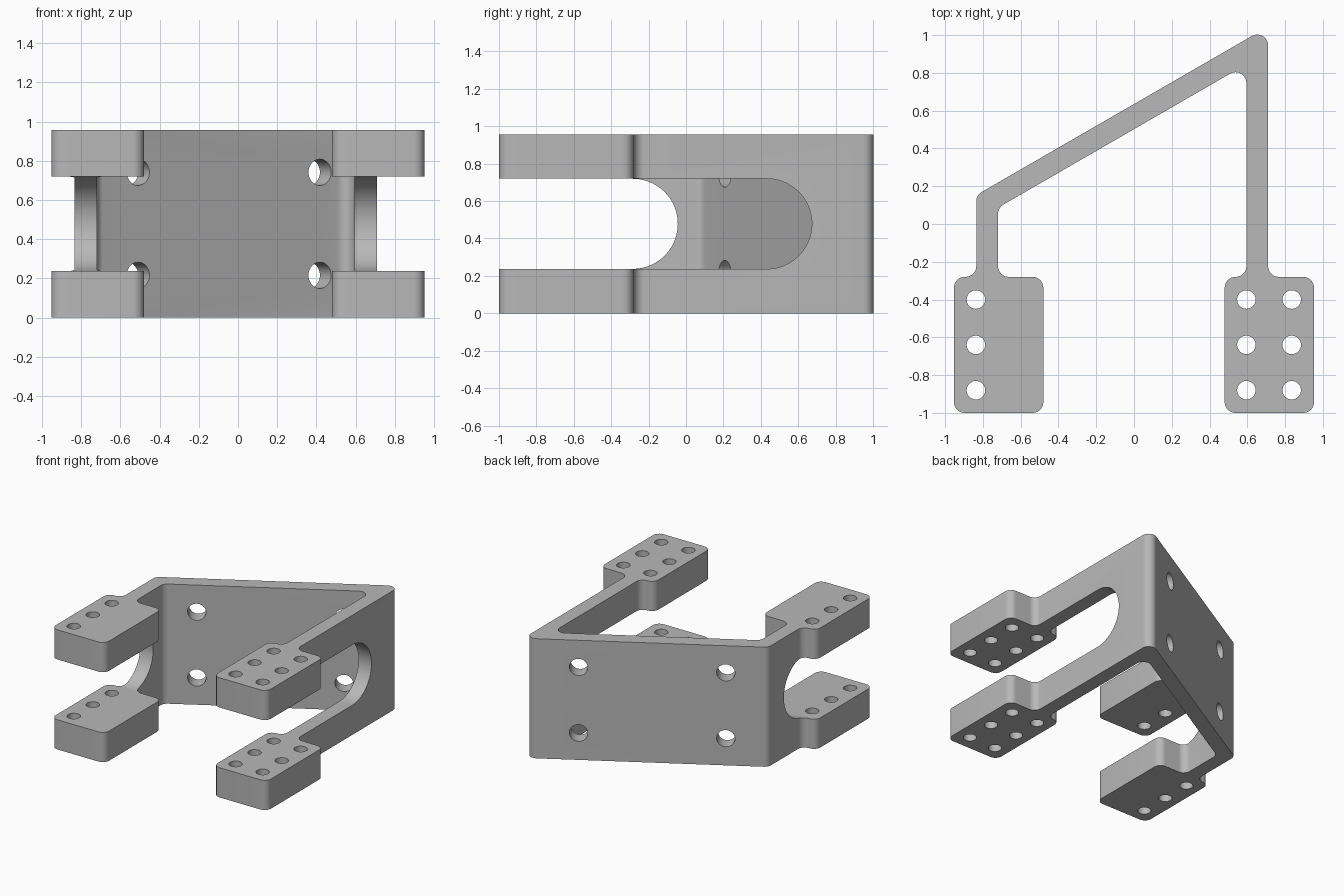
import bpy, bmesh
from math import radians, tan, pi, cos, sin
from mathutils import Vector, Matrix

cube = bpy.data.objects.get("Cube")
if cube:
    bpy.data.objects.remove(cube, do_unlink=True)

HEIGHT = 0.957
MID = HEIGHT / 2
SLOPE = tan(radians(30))
FILLET = 0.057

metal = bpy.data.materials.new("grey metal")
metal.use_nodes = True
metal.diffuse_color = (0.48, 0.48, 0.48, 1)
metal.node_tree.nodes["Principled BSDF"].inputs["Base Color"].default_value = (0.48, 0.48, 0.48, 1)


def rounded(corners, r, steps=8):
    """Outline with every corner replaced by a tangent arc."""
    out = []
    for i, c in enumerate(corners):
        p = Vector(c)
        a = (Vector(corners[i - 1]) - p).normalized()
        b = (Vector(corners[(i + 1) % len(corners)]) - p).normalized()
        half = a.angle(b) / 2
        centre = p + (a + b).normalized() * r / sin(half)
        start = p + a * r / tan(half) - centre
        end = p + b * r / tan(half) - centre
        sweep = start.angle(end)
        for k in range(steps + 1):
            t = k / steps
            out.append(centre + (start * sin((1 - t) * sweep) + end * sin(t * sweep)) / sin(sweep))
    return out


def prism(name, outline, depth, matrix=Matrix()):
    """Extrude a flat outline along its local z, then place it."""
    bm = bmesh.new()
    face = bm.faces.new([bm.verts.new((p[0], p[1], 0)) for p in outline])
    top = bmesh.ops.extrude_face_region(bm, geom=[face])["geom"]
    bmesh.ops.translate(bm, vec=(0, 0, depth), verts=[v for v in top if isinstance(v, bmesh.types.BMVert)])
    bmesh.ops.recalc_face_normals(bm, faces=bm.faces)
    bm.transform(matrix)
    mesh = bpy.data.meshes.new(name)
    bm.to_mesh(mesh)
    bm.free()
    mesh.materials.append(metal)
    obj = bpy.data.objects.new(name, mesh)
    bpy.context.collection.objects.link(obj)
    return obj


def circle(r, n=32):
    return [(r * cos(2 * pi * k / n), r * sin(2 * pi * k / n)) for k in range(n)]


def cut(target, cutter):
    cutter.hide_render = True
    mod = target.modifiers.new("cut", "BOOLEAN")
    mod.operation = "DIFFERENCE"
    mod.solver = "EXACT"
    mod.object = cutter
    bpy.context.view_layer.objects.active = target
    bpy.ops.object.modifier_apply(modifier=mod.name)
    bpy.data.objects.remove(cutter, do_unlink=True)


def outer(x):
    return 0.635 + SLOPE * x


def inner(x):
    return 0.502 + SLOPE * x


# Bracket body: two foot pads, two arms and the slanted wall in one outline
left_out, left_in, right_in, right_out = -0.835, -0.72, 0.595, 0.71
pad_out, pad_in, front, shoulder = 0.953, 0.48, -1.0, -0.28
outline = rounded([
    (-pad_out, front), (-pad_in, front), (-pad_in, shoulder), (left_in, shoulder),
    (left_in, inner(left_in)), (right_in, inner(right_in)),
    (right_in, shoulder), (pad_in, shoulder), (pad_in, front), (pad_out, front),
    (pad_out, shoulder), (right_out, shoulder), (right_out, outer(right_out)),
    (left_out, outer(left_out)), (left_out, shoulder), (-pad_out, shoulder)], FILLET)
bracket = prism("bracket", outline, HEIGHT)

# Round-ended slots that split each arm and pad into an upper and a lower half
to_side = Matrix(((0, 0, 1, 0), (1, 0, 0, 0), (0, 1, 0, 0), (0, 0, 0, 1)))
SLOT = 0.241
for x, end in ((-1.1, -0.285), (0.4, 0.432)):
    arc = [(end + SLOT * cos(a), MID + SLOT * sin(a))
           for a in (-pi / 2 + pi * k / 40 for k in range(41))]
    shape = [(-1.2, MID - SLOT)] + arc + [(-1.2, MID + SLOT)]
    cut(bracket, prism("slot_cutter", shape, 0.7, Matrix.Translation((x, 0, 0)) @ to_side))

# Vertical screw holes through the pads
for x in (-0.837, 0.595, 0.835):
    for y in (-0.4, -0.64, -0.88):
        cut(bracket, prism("pad_hole_cutter", circle(0.049), 1.4, Matrix.Translation((x, y, -0.2))))

# Holes square to the slanted wall
tilt = Matrix.Rotation(radians(30), 4, "Z") @ Matrix.Rotation(radians(90), 4, "X")
for x in (-0.51, 0.418):
    for z in (MID - 0.263, MID + 0.263):
        place = Matrix.Translation((x, inner(x), z)) @ tilt @ Matrix.Translation((0, 0, -0.2))
        cut(bracket, prism("wall_hole_cutter", circle(0.067), 0.25, place))

# Smooth fillets and holes, sharp edges elsewhere
bpy.ops.object.select_all(action="DESELECT")
bracket.select_set(True)
bpy.context.view_layer.objects.active = bracket
bpy.ops.object.shade_smooth_by_angle(angle=radians(30))
